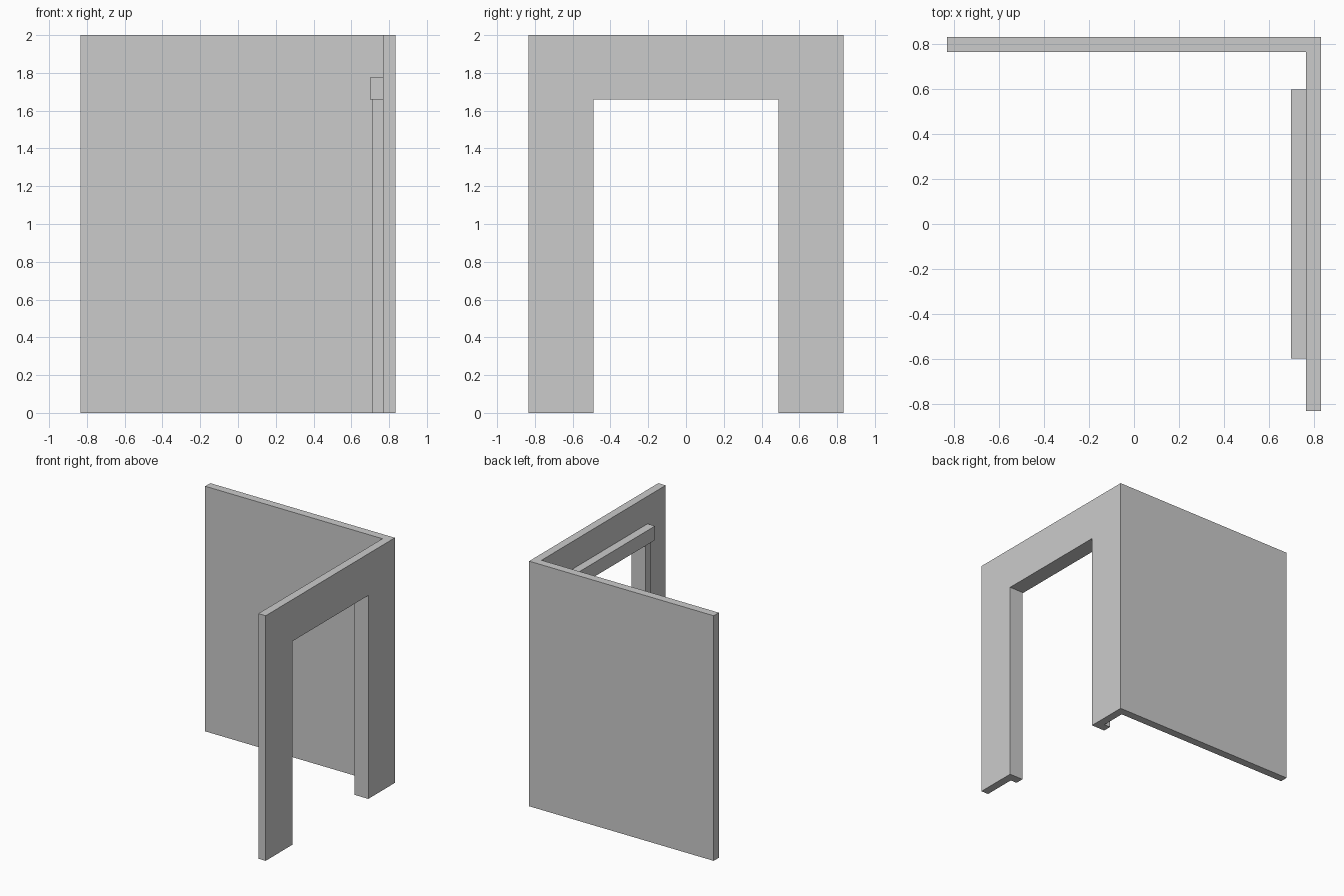
import bpy
import bmesh

if "Cube" in bpy.data.objects:
    bpy.data.objects.remove(bpy.data.objects["Cube"], do_unlink=True)

# Single plain grey
grey = bpy.data.materials.new("plain grey")
grey.use_nodes = True
GREY = (0.6, 0.6, 0.6, 1)
grey.diffuse_color = GREY
grey.node_tree.nodes["Principled BSDF"].inputs["Base Color"].default_value = GREY

HALF, INNER = 0.833, 0.767      # outer and inner wall planes
OPEN_Y, OPEN_Z = 0.5, 1.67      # rough doorway opening
LINING = 0.01                   # jamb thickness


def extrude(name, points, direction):
    """Extrude a flat outline into a closed solid."""
    bm = bmesh.new()
    face = bm.faces.new([bm.verts.new(p) for p in points])
    top = bmesh.ops.extrude_face_region(bm, geom=[face])["geom"]
    bmesh.ops.translate(bm, vec=direction,
                        verts=[v for v in top if isinstance(v, bmesh.types.BMVert)])
    bmesh.ops.recalc_face_normals(bm, faces=bm.faces)
    mesh = bpy.data.meshes.new(name)
    bm.to_mesh(mesh)
    bm.free()
    mesh.materials.append(grey)
    obj = bpy.data.objects.new(name, mesh)
    bpy.context.collection.objects.link(obj)
    return obj


def box(name, x, y, z):
    outline = [(x[0], y[0], z[0]), (x[1], y[0], z[0]),
               (x[1], y[1], z[0]), (x[0], y[1], z[0])]
    return extrude(name, outline, (0, 0, z[1] - z[0]))


# Corner walls: one L-shaped plan raised to full height
plan = [(-HALF, HALF), (-HALF, INNER), (INNER, INNER),
        (INNER, -HALF), (HALF, -HALF), (HALF, HALF)]
walls = extrude("corner_walls", [(x, y, 0) for x, y in plan], (0, 0, 2))

# Doorway cut through the side wall
cutter = box("doorway_cutter", (0.6, 1), (-OPEN_Y, OPEN_Y), (-0.1, OPEN_Z))
cutter.hide_render = True
cutter.hide_set(True)
cut = walls.modifiers.new("doorway", 'BOOLEAN')
cut.operation = 'DIFFERENCE'
cut.solver = 'EXACT'
cut.object = cutter
bpy.context.view_layer.objects.active = walls
bpy.ops.object.modifier_apply(modifier=cut.name)
bpy.data.objects.remove(cutter, do_unlink=True)

# Thin lining around the opening
inside, head = OPEN_Y - LINING, OPEN_Z - LINING
arch = [(-OPEN_Y, 0), (-OPEN_Y, OPEN_Z), (OPEN_Y, OPEN_Z), (OPEN_Y, 0),
        (inside, 0), (inside, head), (-inside, head), (-inside, 0)]
extrude("door_lining", [(INNER - 0.057, y, z) for y, z in arch],
        (HALF - INNER + 0.057, 0, 0))

# Inner casing: two posts and a longer head board
for side, name in ((-1, "front_casing_post"), (1, "back_casing_post")):
    box(name, (0.71, INNER), sorted((side * OPEN_Y, side * 0.56)), (0, head))
box("casing_head", (0.7, INNER), (-0.6, 0.6), (head, 1.775))
